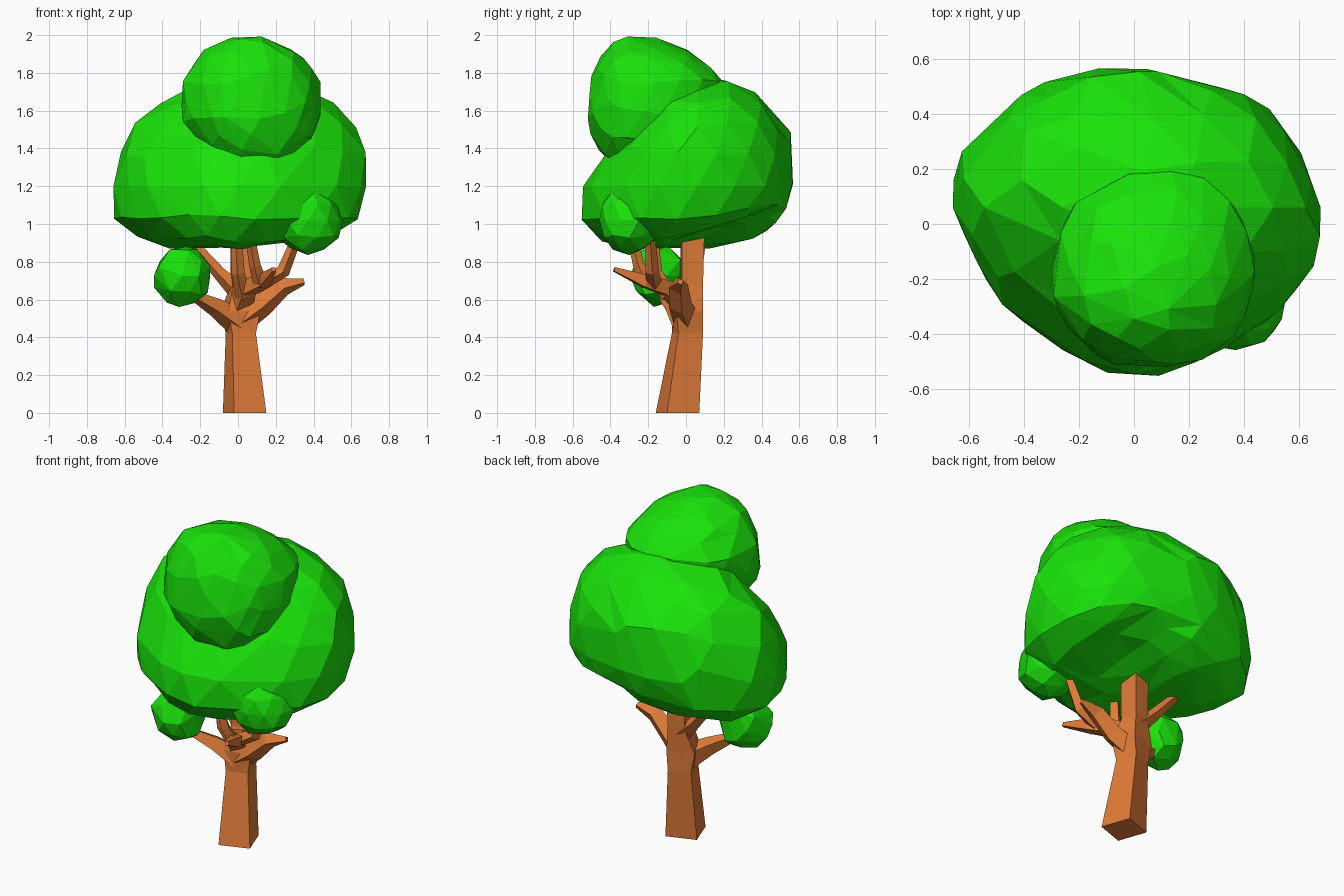
import bpy, bmesh, random
from math import exp
from mathutils import Vector

random.seed(4)


def material(name, rgb):
    m = bpy.data.materials.new(name)
    m.diffuse_color = (*rgb, 1)
    return m


LEAF = material("leaf_green", (0.01, 0.76, 0.003))
BARK = material("bark_brown", (0.74, 0.20, 0.04))


def finish(bm, name, mat):
    bmesh.ops.recalc_face_normals(bm, faces=bm.faces)
    me = bpy.data.meshes.new(name)
    bm.to_mesh(me)
    bm.free()
    me.materials.append(mat)
    ob = bpy.data.objects.new(name, me)
    bpy.context.collection.objects.link(ob)
    return ob


def inverse_reach(outline, c, u, v):
    """1 / distance from c to a closed outline along (u, v)."""
    best = 0
    for i, (px, py) in enumerate(outline):
        qx, qy = outline[(i + 1) % len(outline)]
        ex, ey = qx - px, qy - py
        den = u * ey - v * ex
        if abs(den) < 1e-9:
            continue
        wx, wy = px - c[0], py - c[1]
        t = (wx * ey - wy * ex) / den
        s = (wx * v - wy * u) / den
        if t > 0 and -1e-6 <= s <= 1 + 1e-6:
            best = max(best, t)
    return 1 / best if best else 0


def canopy(name, c, front, side, top, ratio=0.6, power=2.4, lift=0, pinch=0):
    """Faceted blob whose radius blends front (x,z), side (y,z) and top (x,y) outlines;
    lift hollows the underside at the back right, pinch narrows one diagonal."""
    bm = bmesh.new()
    bmesh.ops.create_icosphere(bm, subdivisions=3, radius=1)
    x, y, z = c
    for v in bm.verts:
        d = v.co.normalized()
        total = (inverse_reach(front, (x, z), d.x, d.z) ** power
                 + inverse_reach(side, (y, z), d.y, d.z) ** power
                 + inverse_reach(top, (x, y), d.x, d.y) ** power)
        r = (total / 2) ** (-1 / power) * random.uniform(0.99, 1.025)
        r *= 1 - pinch * max(0, d.x * d.y)
        v.co = Vector(c) + d * r
        if d.z < 0:
            near = exp(-((v.co.x - 0.25) ** 2 + (v.co.y - 0.25) ** 2) / 0.12)
            v.co.z += lift * min(1, -2 * d.z) * near
    ob = finish(bm, name, LEAF)
    ob.modifiers.new("facets", 'DECIMATE').ratio = ratio


def tuft(name, c, size, ratio):
    """Small faceted leaf clump."""
    bm = bmesh.new()
    bmesh.ops.create_icosphere(bm, subdivisions=2, radius=1)
    for v in bm.verts:
        k = random.uniform(0.97, 1.1)
        v.co = Vector([c[i] + v.co[i] * size[i] * k for i in range(3)])
    ob = finish(bm, name, LEAF)
    ob.modifiers.new("facets", 'DECIMATE').ratio = ratio


def skin(bm, rings):
    """Join vertex rings into a capped prism."""
    rings = [[bm.verts.new(p) for p in r] for r in rings]
    n = len(rings[0])
    for a, b in zip(rings, rings[1:]):
        for i in range(n):
            bm.faces.new((a[i], a[(i + 1) % n], b[(i + 1) % n], b[i]))
    bm.faces.new(rings[0])
    bm.faces.new(rings[-1])


def branch(name, path, radii):
    """Tapered four-sided limb along a path."""
    pts = [Vector(p) for p in path]
    rings = []
    for i, p in enumerate(pts):
        d = (pts[min(i + 1, len(pts) - 1)] - pts[max(i - 1, 0)]).normalized()
        a = d.cross(Vector((0.3, 0.9, 0.2))).normalized()
        b = d.cross(a)
        rings.append([p + (a * s + b * t) * radii[i]
                      for s, t in ((1, 0.2), (-0.2, 1), (-1, -0.2), (0.2, -1))])
    bm = bmesh.new()
    skin(bm, rings)
    finish(bm, name, BARK)


# Main canopy
canopy("main_canopy", (0.0, 0.06, 1.2),
       [(0.1, 1.78), (0.44, 1.73), (0.62, 1.55), (0.69, 1.38), (0.66, 1.02), (0.48, 0.88),
        (0.2, 0.86), (-0.05, 0.85), (-0.38, 0.87), (-0.6, 0.94), (-0.69, 1.05), (-0.58, 1.4),
        (-0.45, 1.57), (-0.29, 1.69)],
       [(0.2, 1.77), (0.38, 1.70), (0.56, 1.5), (0.57, 1.23), (0.46, 0.97), (0.28, 0.85),
        (-0.48, 0.85), (-0.57, 0.93), (-0.57, 1.13), (-0.45, 1.28), (-0.3, 1.41), (-0.21, 1.52),
        (-0.11, 1.64), (0.08, 1.76)],
       [(-0.69, 0.08), (-0.67, 0.2), (-0.4, 0.46), (-0.13, 0.575), (0.1, 0.57), (0.4, 0.5),
        (0.49, 0.43), (0.66, 0.13), (0.69, -0.05), (0.62, -0.22), (0.45, -0.34), (0.28, -0.43),
        (0.12, -0.56), (-0.1, -0.57), (-0.25, -0.47), (-0.35, -0.35), (-0.5, -0.25)],
       0.65, 2.5, 0.13, 0.1)

# Crown
canopy("crown", (0.07, -0.2, 1.65),
       [(0.06, 2.0), (0.29, 1.9), (0.44, 1.75), (0.44, 1.58), (0.4, 1.42), (0.24, 1.28),
        (0.03, 1.3), (-0.18, 1.43), (-0.29, 1.54), (-0.29, 1.76), (-0.15, 1.92)],
       [(-0.28, 2.01), (-0.41, 1.98), (-0.5, 1.72), (-0.53, 1.55), (-0.47, 1.38), (-0.38, 1.26),
        (-0.1, 1.42), (0.1, 1.58), (0.21, 1.76), (0.03, 1.88), (-0.12, 1.96)],
       [(-0.29, -0.1), (-0.29, -0.28), (-0.1, -0.5), (0.1, -0.52), (0.33, -0.43), (0.45, -0.17),
        (0.39, 0.08), (0.22, 0.21), (-0.05, 0.18), (-0.2, 0.1)], 0.55, 2.5)

# Small leaf clumps
tuft("low_tuft", (-0.295, -0.15, 0.725), (0.145, 0.14, 0.155), 0.7)
tuft("right_tuft", (0.37, -0.3, 1.02), (0.18, 0.16, 0.17), 1.0)

# Leaning square trunk
bm = bmesh.new()
skin(bm, [
    [(-0.02, -0.16, 0), (0.15, -0.10, 0), (0.09, 0.07, 0), (-0.08, 0.01, 0)],
    [(-0.03, -0.075, 0.42), (0.095, -0.04, 0.42), (0.06, 0.09, 0.42), (-0.065, 0.045, 0.42)],
    [(-0.05, -0.07, 0.54), (0.12, -0.05, 0.54), (0.07, 0.09, 0.54), (-0.09, 0.045, 0.54)],
    [(-0.025, -0.03, 0.68), (0.075, -0.02, 0.68), (0.06, 0.09, 0.68), (-0.04, 0.07, 0.68)],
    [(-0.03, -0.03, 1.02), (0.08, -0.02, 1.02), (0.07, 0.1, 1.02), (-0.04, 0.08, 1.02)]])
finish(bm, "trunk", BARK)

# Limbs and their forks
for name, path, radii in [
    ("left_limb", [(0, 0, 0.48), (-0.12, -0.06, 0.56), (-0.27, -0.14, 0.64)], (0.075, 0.05, 0.02)),
    ("left_upper_limb", [(0, 0.03, 0.64), (-0.1, 0.05, 0.74), (-0.24, 0.08, 0.9)], (0.05, 0.035, 0.025)),
    ("right_limb", [(0.03, 0, 0.5), (0.13, -0.03, 0.57), (0.24, -0.04, 0.67), (0.35, -0.03, 0.695)],
     (0.07, 0.06, 0.05, 0.018)),
    ("front_limb", [(0.01, 0, 0.57), (0.05, -0.1, 0.66), (0.14, -0.22, 0.7), (0.19, -0.38, 0.76)],
     (0.07, 0.055, 0.045, 0.015)),
    ("right_fork", [(0.13, -0.17, 0.69), (0.24, -0.18, 0.75), (0.32, -0.19, 0.95)], (0.04, 0.035, 0.025)),
    ("front_fork", [(0.12, -0.2, 0.68), (0.09, -0.25, 0.78), (0.06, -0.29, 0.95)], (0.04, 0.03, 0.025)),
    ("middle_fork", [(0.03, -0.09, 0.62), (0.0, -0.16, 0.74), (-0.01, -0.18, 0.95)], (0.045, 0.035, 0.028)),
]:
    branch(name, path, radii)
